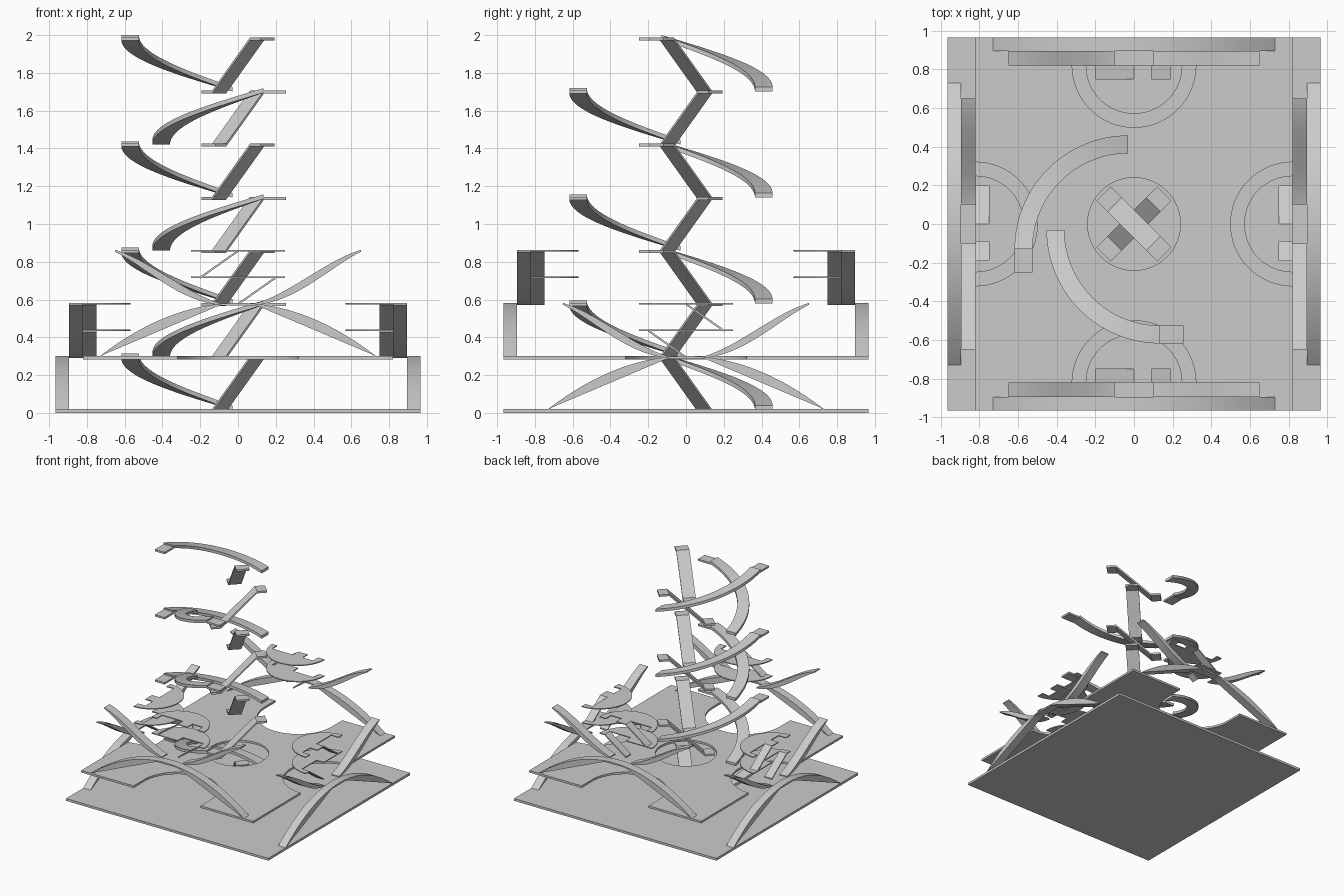
import bpy, bmesh
from math import sin, cos, pi, radians
from mathutils import Vector, Matrix

if "Cube" in bpy.data.objects:
    bpy.data.objects.remove(bpy.data.objects["Cube"])

STEP = 0.281                       # storey height
def floor(k): return 0.02 + STEP * k

def finish(name, bm, smooth=False):
    bmesh.ops.recalc_face_normals(bm, faces=bm.faces)
    me = bpy.data.meshes.new(name)
    bm.to_mesh(me); bm.free()
    ob = bpy.data.objects.new(name, me)
    bpy.context.collection.objects.link(ob)
    if smooth:
        bpy.ops.object.select_all(action='DESELECT')
        ob.select_set(True)
        bpy.context.view_layer.objects.active = ob
        bpy.ops.object.shade_smooth_by_angle(angle=radians(30))
    return ob

def prism(name, pts, z0, z1, mat=Matrix()):
    bm = bmesh.new()
    f = bm.faces.new([bm.verts.new((x, y, z0)) for x, y in pts])
    r = bmesh.ops.extrude_face_region(bm, geom=[f])
    bmesh.ops.translate(bm, vec=(0, 0, z1 - z0),
                        verts=[g for g in r['geom'] if isinstance(g, bmesh.types.BMVert)])
    bm.transform(mat)
    return finish(name, bm)

def strip(name, rows, mat=Matrix(), smooth=False):
    """Solid ribbon through rows of (left top, right top, thickness)."""
    bm = bmesh.new()
    rings = []
    for a, b, t in rows:
        a, b, d = Vector(a), Vector(b), Vector((0, 0, t))
        rings.append([bm.verts.new(p) for p in (a, b, b - d, a - d)])
    for p, q in zip(rings, rings[1:]):
        for i in range(4):
            j = (i + 1) % 4
            bm.faces.new((p[i], p[j], q[j], q[i]))
    bm.faces.new(rings[0]); bm.faces.new(rings[-1])
    bm.transform(mat)
    return finish(name, bm, smooth)

def arc(cx, cy, r, a0, a1, n=32):
    return [(cx + r * cos(radians(a0 + (a1 - a0) * i / n)),
             cy + r * sin(radians(a0 + (a1 - a0) * i / n))) for i in range(n + 1)]

# Ground plate
E = 0.965
prism("base_plate", [(-E, -E), (E, -E), (E, E), (-E, E)], 0, 0.02)

# Upper plate with four half-round bays and a round stairwell
half = [(-0.82, -E), (-0.32, -E)] + arc(0, -0.82, 0.32, 180, 0) + [(0.32, -E), (0.82, -E)] \
    + arc(0.82, 0, 0.32, 270, 90)
plate = prism("upper_plate", half + [(-x, -y) for x, y in half], floor(1) - 0.018, floor(1))
cutter = prism("stairwell_cutter", arc(0, 0, 0.24, 0, 360 - 7.5, 47), 0.2, 0.4)
mod = plate.modifiers.new("stairwell", 'BOOLEAN')
mod.object = cutter
mod.solver = 'EXACT'
bpy.context.view_layer.objects.active = plate
bpy.ops.object.modifier_apply(modifier=mod.name)
bpy.data.objects.remove(cutter)

# Side stair groups: each modelled along the front, then placed on a side
def side_group(label, mat, z0):
    N = 32
    # full arch
    rows = []
    for i in range(N * 2 + 1):
        x = -0.73 + 1.46 * i / (2 * N)
        top = z0 + STEP * (1 - (x / 0.73) ** 2)
        u = max(0, (abs(x) - 0.1) / 0.63)
        t = max(0.004, top - (z0 + (STEP - 0.014) * (1 - u)))
        rows.append(((x, -E, top), (x, -0.895, top), t))
    strip(label + "_arch", rows, mat, True)
    # pair of upper curved ramps
    z1 = z0 + STEP
    for s, tag in ((-1, "a"), (1, "b")):
        rows = []
        for i in range(N + 1):
            u = i / N
            x = s * (0.1 + 0.55 * u)
            z = z1 + STEP * (0.6 * u + 0.4 * u * u * (3 - 2 * u))
            rows.append(((x, -0.895, z), (x, -0.82, z), 0.01 + 0.035 * sin(pi * u)))
        strip(label + "_upper_ramp_" + tag, rows, mat, True)
    # two straight flights and half-round landings
    for x0, k, tag in ((0, 0, "lower"), (-0.2, 0.5, "upper")):
        za = z1 + STEP * k
        zb = za + STEP / 2
        strip(label + "_" + tag + "_flight",
              [((x0, -0.82, za), (x0, -0.75, za), 0.012),
               ((x0 + 0.2, -0.82, zb), (x0 + 0.2, -0.75, zb), 0.012)], mat)
    rim = arc(0, -0.82, 0.25, 0, 180)
    def notch(a, b): return [(a, -0.82), (a, -0.75), (b, -0.75), (b, -0.82)]
    low = z1 + STEP / 2
    prism(label + "_lower_landing", rim + notch(0, 0.2), low - 0.008, low, mat)
    top = z1 + STEP
    prism(label + "_upper_landing", rim + notch(-0.2, 0) + notch(0.09, 0.19),
          top - 0.008, top, mat)

flip_y = Matrix.Diagonal((1, -1, 1, 1))
turn = Matrix.Rotation(-pi / 2, 4, 'Z')       # front side moved to the left side
flip_x = Matrix.Diagonal((-1, 1, 1, 1))
side_group("front", Matrix(), floor(1))
side_group("back", flip_y, floor(1))
side_group("left", turn, floor(0))
side_group("right", flip_x @ turn, floor(0))

# Central flights, crossing at right angles on alternate storeys
for k in range(7):
    z0, z1 = floor(k), floor(k + 1)
    rot = Matrix.Rotation(-pi / 4 if k % 2 == 0 else pi / 4, 4, 'Z')
    rows = [((u, 0.052, z), (u, -0.052, z), 0.016)
            for u, z in ((-0.222, z0), (-0.142, z0), (0.142, z1), (0.222, z1))]
    strip("central_flight_%d" % (k + 1), rows, rot)

# Quarter-turn curved ramps, each ending in a short flat landing
for k in range(7):
    z0, z1 = floor(k) + 0.02, floor(k + 1) + 0.013
    cx, cy, a0 = (-0.03, -0.13, 90) if k % 2 == 0 else (0.135, -0.03, 180)
    inner, outer = arc(cx, cy, 0.495, a0, a0 + 90), arc(cx, cy, 0.588, a0, a0 + 90)
    rows = []
    for i, (p, q) in enumerate(zip(inner, outer)):
        z = z0 + (z1 - z0) * i / 32
        rows.append(((*p, z), (*q, z), 0.024))
    strip("curved_ramp_%d" % (k + 1), rows, smooth=True)
    d = (0, -0.12) if k % 2 == 0 else (0.12, 0)
    p, q = inner[-1], outer[-1]
    zl = floor(k + 1)
    strip("curved_ramp_landing_%d" % (k + 1),
          [((*p, zl), (*q, zl), 0.016),
           ((p[0] + d[0], p[1] + d[1], zl), (q[0] + d[0], q[1] + d[1], zl), 0.016)])
